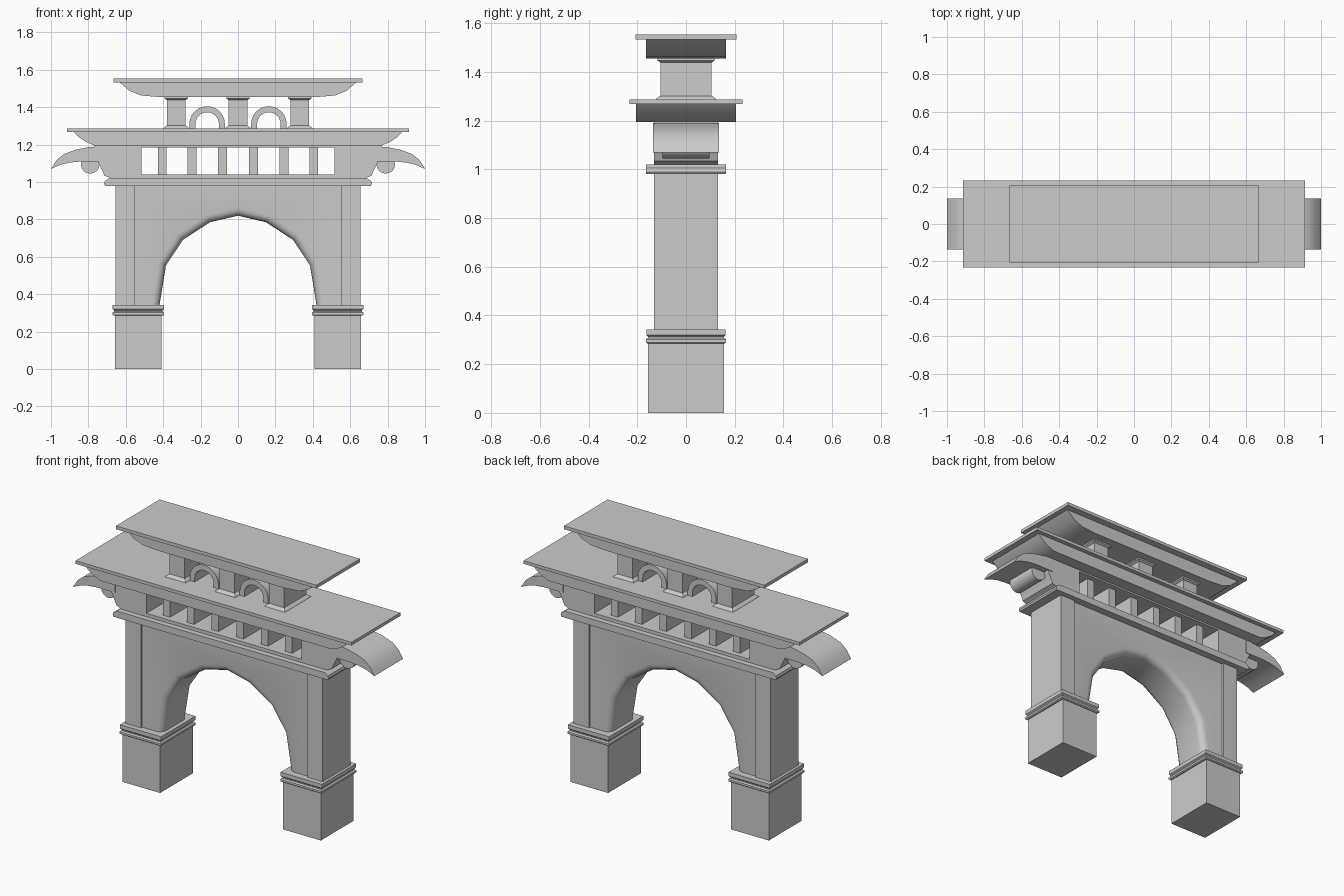
import bpy, bmesh, math

cube = bpy.data.objects.get("Cube")
if cube:
    bpy.data.objects.remove(cube, do_unlink=True)

stone = bpy.data.materials.new("grey stone")
stone.use_nodes = True
GREY = (0.6, 0.6, 0.6, 1)
stone.diffuse_color = GREY
stone.node_tree.nodes["Principled BSDF"].inputs["Base Color"].default_value = GREY


def finish(name, bm, smooth=None):
    bmesh.ops.recalc_face_normals(bm, faces=bm.faces)
    mesh = bpy.data.meshes.new(name)
    bm.to_mesh(mesh)
    bm.free()
    mesh.materials.append(stone)
    ob = bpy.data.objects.new(name, mesh)
    bpy.context.collection.objects.link(ob)
    if smooth:
        bpy.ops.object.select_all(action='DESELECT')
        ob.select_set(True)
        bpy.context.view_layer.objects.active = ob
        bpy.ops.object.shade_smooth_by_angle(angle=math.radians(smooth))
    return ob


def prism(name, outline, half_depth, smooth=None, round_edge=None):
    """Extrude an x-z outline through the depth, optionally rounding picked edges."""
    bm = bmesh.new()
    front = bm.faces.new([bm.verts.new((x, -half_depth, z)) for x, z in outline])
    new = bmesh.ops.extrude_face_region(bm, geom=[front], use_keep_orig=True)["geom"]
    bmesh.ops.translate(bm, vec=(0, 2 * half_depth, 0),
                        verts=[g for g in new if isinstance(g, bmesh.types.BMVert)])
    if round_edge:
        picked = [e for e in bm.edges if round_edge(e)]
        bmesh.ops.bevel(bm, geom=picked, offset=0.04, segments=4, profile=0.5, affect='EDGES')
    return finish(name, bm, smooth)


def loft(name, cx, rings, smooth=None):
    """Stack of rectangles (half width, half depth, height) joined and capped."""
    bm = bmesh.new()
    loops = [[bm.verts.new((cx + sx * w, sy * d, z))
              for sx, sy in ((-1, -1), (1, -1), (1, 1), (-1, 1))] for w, d, z in rings]
    for a, b in zip(loops, loops[1:]):
        for i in range(4):
            j = (i + 1) % 4
            bm.faces.new((a[i], a[j], b[j], b[i]))
    bm.faces.new(loops[0])
    bm.faces.new(loops[-1])
    return finish(name, bm, smooth)


def box(name, x0, x1, half_depth, z0, z1):
    w = (x1 - x0) / 2
    return loft(name, (x0 + x1) / 2, [(w, half_depth, z0), (w, half_depth, z1)])


def mirrored(half):
    """Complete a half outline (right side) with its left side."""
    return half + [(-x, z) for x, z in reversed(half) if x > 0]


# Legs: plinth, stepped moulding and pillar
for side, s in (("left", 1), ("right", -1)):
    cx = 0.533 * s
    box(side + "_plinth", cx - 0.125, cx + 0.125, 0.155, 0, 0.29)
    loft(side + "_moulding", cx, [(0.13, 0.158, 0.285), (0.137, 0.165, 0.29),
                                  (0.137, 0.165, 0.302), (0.129, 0.157, 0.308),
                                  (0.129, 0.157, 0.314), (0.137, 0.163, 0.32),
                                  (0.137, 0.163, 0.343)])
    box(side + "_pillar", 0.603 * s - 0.051, 0.603 * s + 0.051, 0.132, 0.34, 0.985)

# Arched wall with softened arch edges
arch = [(0.42, 0.34), (0.385, 0.555), (0.295, 0.69), (0.15, 0.785), (0, 0.82)]
wall = mirrored([(0.6, 0.985), (0.6, 0.34)] + arch)


def on_arch(e):
    a, b = (v.co for v in e.verts)
    return (abs(a.y - b.y) < 1e-5 and abs(a.x - b.x) > 0.01
            and max(abs(a.x), abs(b.x)) < 0.5 and max(a.z, b.z) < 0.9)


prism("arch_wall", wall, 0.12, 40, on_arch)

# Ledge above the wall
prism("ledge", mirrored([(0.71, 0.98), (0.716, 0.99), (0.712, 1.005), (0.69, 1.02)]), 0.165)

# Openwork frieze
box("frieze_sill", -0.52, 0.52, 0.132, 1.01, 1.04)
box("frieze_lintel", -0.52, 0.52, 0.132, 1.185, 1.2)
for x in (-0.405, -0.245, -0.083, 0.083, 0.245, 0.405):
    box("frieze_post", x - 0.024, x + 0.024, 0.1, 1.035, 1.19)

# Frieze ends, scrolls and curled horns
end_block = [(0.515, 1.015), (0.67, 1.015), (0.715, 1.035), (0.725, 1.06),
             (0.745, 1.1), (0.77, 1.2), (0.515, 1.2)]
horn = [(0.72, 1.19), (0.79, 1.188), (0.87, 1.172), (0.93, 1.15), (0.97, 1.118), (1, 1.07),
        (0.95, 1.092), (0.9, 1.104), (0.84, 1.11), (0.72, 1.11)]
scroll = [(0.79 + 0.05 * math.cos(t * math.pi / 8), 1.095 + 0.05 * math.sin(t * math.pi / 8))
          for t in range(16)]
for side, s in (("left", 1), ("right", -1)):
    for part, outline, depth, smooth in (("end_block", end_block, 0.132, None),
                                         ("horn", horn, 0.136, 35),
                                         ("scroll", scroll, 0.097, 35)):
        prism(side + "_" + part, [(x * s, z) for x, z in outline], depth, smooth)

# Two roofs: coved underside and thin slab
prism("lower_eaves", mirrored([(0.765, 1.195), (0.815, 1.215), (0.852, 1.24), (0.88, 1.27)]),
      0.205, 35)
box("lower_roof", -0.915, 0.915, 0.232, 1.268, 1.287)
prism("upper_eaves", mirrored([(0.43, 1.455), (0.52, 1.463), (0.58, 1.487), (0.635, 1.535)]),
      0.165, 35)
box("upper_roof", -0.665, 0.665, 0.207, 1.533, 1.553)

# Columns between the roofs, flared at foot and head
for x in (-0.33, 0, 0.33):
    loft("column", x, [(0.07, 0.125, 1.285), (0.065, 0.12, 1.292), (0.05, 0.105, 1.302),
                       (0.05, 0.105, 1.438), (0.062, 0.117, 1.446), (0.062, 0.117, 1.457)])

# Small arches between the columns
for x in (-0.165, 0.165):
    ring = [(x + r * math.cos(a), 1.31 + r * math.sin(a))
            for r, steps in ((0.095, range(13)), (0.063, range(12, -1, -1)))
            for a in (math.pi * k / 12 for k in steps)]
    feet = [(x + r, 1.285) for r in (0.095, -0.095, -0.063, 0.063)]
    prism("small_arch", feet[:1] + ring[:13] + feet[1:3] + ring[13:] + feet[3:], 0.085, 35)
